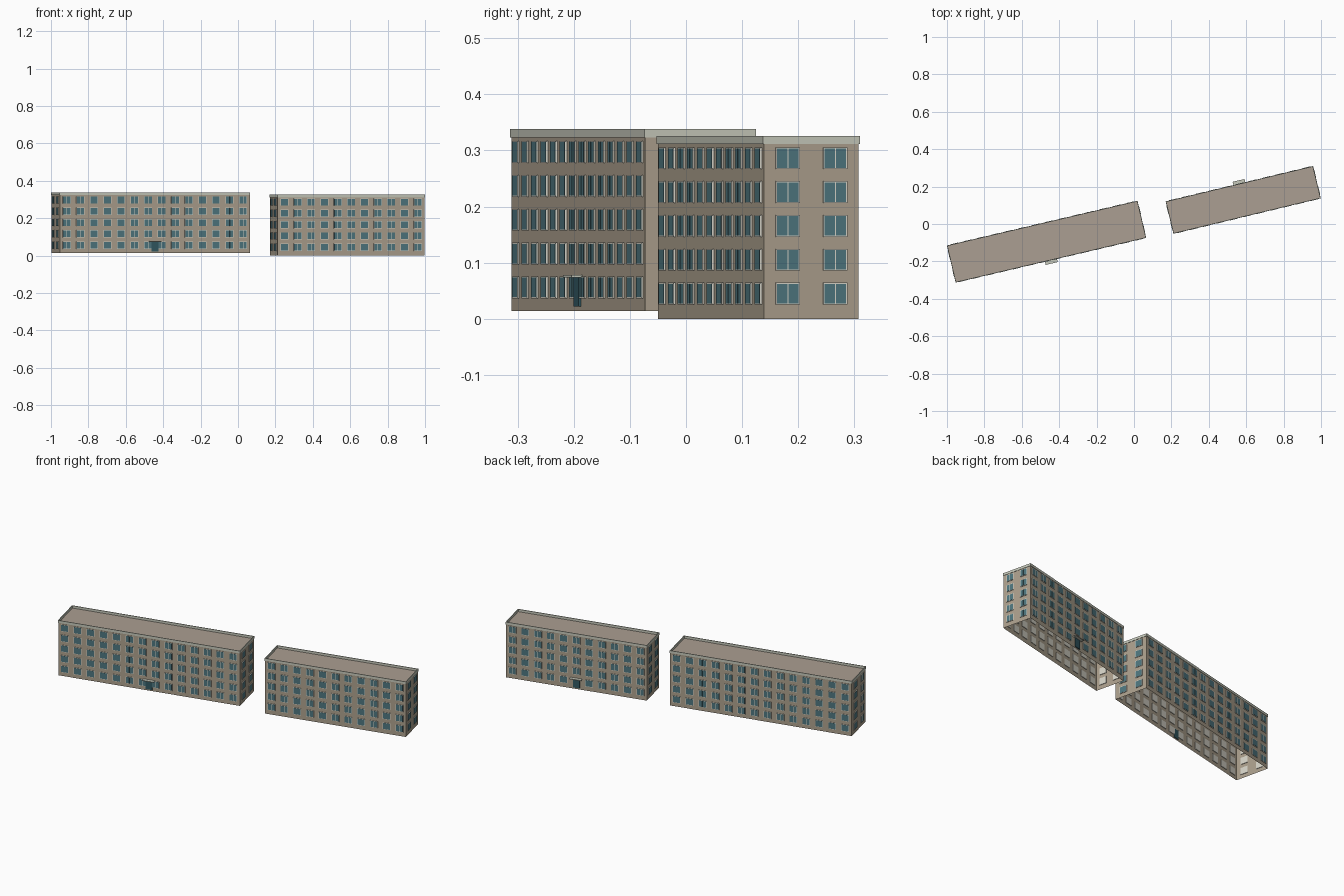
import bpy, bmesh, math
from mathutils import Matrix, Vector

if "Cube" in bpy.data.objects:
    bpy.data.objects.remove(bpy.data.objects["Cube"])


def material(name, srgb):
    lin = [((c / 255 + 0.055) / 1.055) ** 2.4 for c in srgb]
    m = bpy.data.materials.new(name)
    m.diffuse_color = (*lin, 1)
    m.use_nodes = True
    m.node_tree.nodes["Principled BSDF"].inputs["Base Color"].default_value = m.diffuse_color
    return m


WALL = material("wall plaster", (172, 160, 141))
ROOF = material("roof", (171, 159, 146))
TRIM = material("cornice stone", (198, 201, 187))
FRAME = material("window frame", (216, 214, 202))
GLASS = material("window glass", (78, 118, 127))
DOOR = material("door", (50, 88, 98))


def add_box(bm, x, y, z, mat=Matrix()):
    """Box from (min, max) ranges on each axis, moved by a matrix."""
    size = Vector((x[1] - x[0], y[1] - y[0], z[1] - z[0]))
    mid = Vector((x[0] + x[1], y[0] + y[1], z[0] + z[1])) / 2
    m = mat @ Matrix.Translation(mid) @ Matrix.Diagonal((*size, 1))
    return bmesh.ops.create_cube(bm, size=1, matrix=m)["verts"]


def finish(bm, name, place, *mats):
    me = bpy.data.meshes.new(name)
    bm.to_mesh(me)
    bm.free()
    for m in mats:
        me.materials.append(m)
    ob = bpy.data.objects.new(name, me)
    ob.matrix_world = place
    bpy.context.collection.objects.link(ob)


def building(tag, centre, angle, length, width, base, top, columns, row0, door_side):
    place = Matrix.Translation((*centre, 0)) @ Matrix.Rotation(math.radians(angle), 4, "Z")
    hl, hw, roof_z = length / 2, width / 2, top - 0.014

    # walls and sunken roof, open underneath
    bm = bmesh.new()
    add_box(bm, (-hl, hl), (-hw, hw), (base, roof_z))
    bm.normal_update()
    bmesh.ops.delete(bm, geom=[f for f in bm.faces if f.normal.z < -0.5], context="FACES_ONLY")
    for f in bm.faces:
        f.material_index = 1 if f.normal.z > 0.5 else 0
    finish(bm, tag + "_walls", place, WALL, ROOF)

    # thin parapet band around the roof edge
    bm = bmesh.new()
    o, t, z = 0.002, 0.004, (roof_z - 0.0005, top)
    for s in (-1, 1):
        ys = sorted((s * (hw + o), s * (hw + o - t)))
        xs = sorted((s * (hl + o), s * (hl + o - t)))
        add_box(bm, (-hl - o, hl + o), ys, z)
        add_box(bm, xs, (-hw - o + t, hw + o - t), z)
    finish(bm, tag + "_parapet", place, TRIM)

    # windows: five rows on each of the four sides
    frames, panes = bmesh.new(), bmesh.new()
    sides = ((length, hw, columns), (width, hl, 2), (length, hw, columns), (width, hl, 2))
    for i, (span, out, n) in enumerate(sides):
        side = Matrix.Rotation(i * math.pi / 2, 4, "Z")
        for c in range(n):
            x = (c + 0.5) * span / n - span / 2
            for r in range(5):
                if i == door_side and r == 0 and abs(x) < 0.01:
                    continue
                zc = row0 + r * 0.0603
                add_box(frames, (x - 0.022, x + 0.022), (-out - 0.003, -out + 0.003),
                        (zc - 0.0195, zc + 0.0195), side)
                for s in (-1, 1):
                    px = sorted((x + s * 0.0009, x + s * 0.0197))
                    add_box(panes, px, (-out - 0.0035, -out - 0.002),
                            (zc - 0.0175, zc + 0.0175), side)
    finish(frames, tag + "_window_frames", place, FRAME)
    finish(panes, tag + "_window_panes", place, GLASS)

    # entrance door and canopy in the middle of one long side
    side = Matrix.Rotation(door_side * math.pi / 2, 4, "Z")
    bm = bmesh.new()
    add_box(bm, (-0.019, 0.019), (-hw - 0.0045, -hw + 0.003), (base + 0.008, base + 0.06), side)
    finish(bm, tag + "_door", place, DOOR)
    bm = bmesh.new()
    add_box(bm, (-0.033, 0.033), (-hw - 0.02, -hw), (base + 0.06, base + 0.064), side)
    finish(bm, tag + "_canopy", place, TRIM)


building("long_block", (-0.4675, -0.0945), 13.2, 1.043, 0.2, 0.014, 0.338, 14, 0.056, 0)
building("short_block", (0.584, 0.129), 13.5, 0.807, 0.174, 0.0, 0.326, 11, 0.045, 2)
